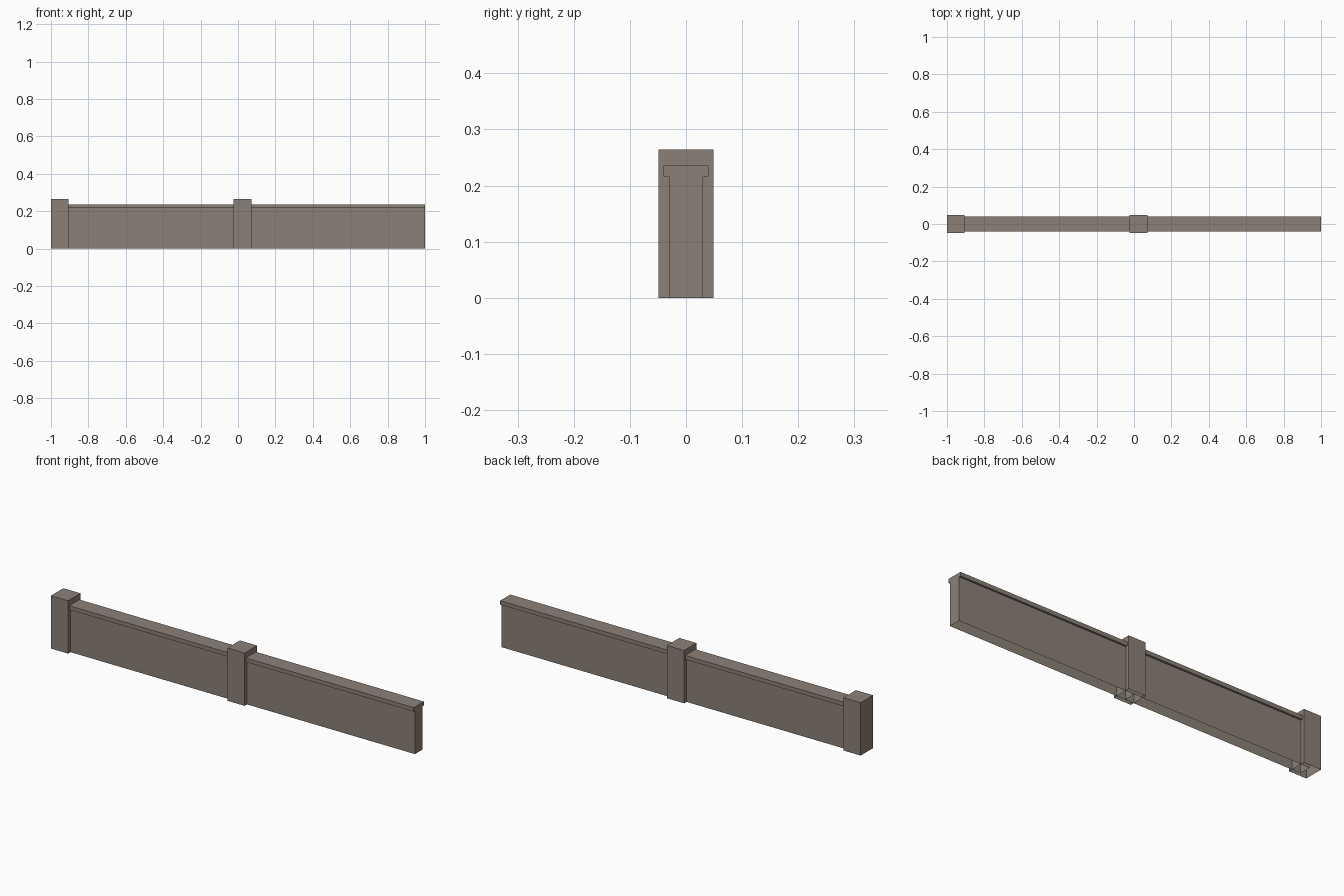
import bpy, bmesh

if "Cube" in bpy.data.objects:
    bpy.data.objects.remove(bpy.data.objects["Cube"])

stone = bpy.data.materials.new("warm grey stone")
stone.diffuse_color = (0.26, 0.22, 0.185, 1)
stone.use_nodes = True
stone.node_tree.nodes["Principled BSDF"].inputs["Base Color"].default_value = stone.diffuse_color

PITCH = 0.976          # length of one wall bay
POST = 0.0475          # half width of a post
STARTS = [-1 + POST, -1 + POST + PITCH]


def extrude_open(name, profile, x0, x1):
    """Extrude a (y, z) profile along x, leaving the ground side open."""
    bm = bmesh.new()
    a = [bm.verts.new((x0, y, z)) for y, z in profile]
    b = [bm.verts.new((x1, y, z)) for y, z in profile]
    for i in range(len(profile) - 1):
        bm.faces.new((a[i], a[i + 1], b[i + 1], b[i]))
    bm.faces.new(a[::-1])
    bm.faces.new(b)
    bmesh.ops.recalc_face_normals(bm, faces=bm.faces[:])
    # Make sure the top faces point up
    top = max(bm.faces, key=lambda f: f.calc_center_median().z)
    if top.normal.z < 0:
        bmesh.ops.reverse_faces(bm, faces=bm.faces[:])
    mesh = bpy.data.meshes.new(name)
    bm.to_mesh(mesh)
    bm.free()
    mesh.materials.append(stone)
    obj = bpy.data.objects.new(name, mesh)
    bpy.context.collection.objects.link(obj)
    return obj


# Wall with overhanging coping, and square-topped post
wall_half = [(0.03, 0), (0.03, 0.216), (0.04, 0.216), (0.04, 0.236)]
post_half = [(0.049, 0), (0.049, 0.264)]


def mirrored(half):
    return half + [(-y, z) for y, z in reversed(half)]


for i, x in enumerate(STARTS, 1):
    extrude_open(f"wall_bay_{i}", mirrored(wall_half), x, x + PITCH)
    extrude_open(f"post_{i}", mirrored(post_half), x - POST, x + POST)
